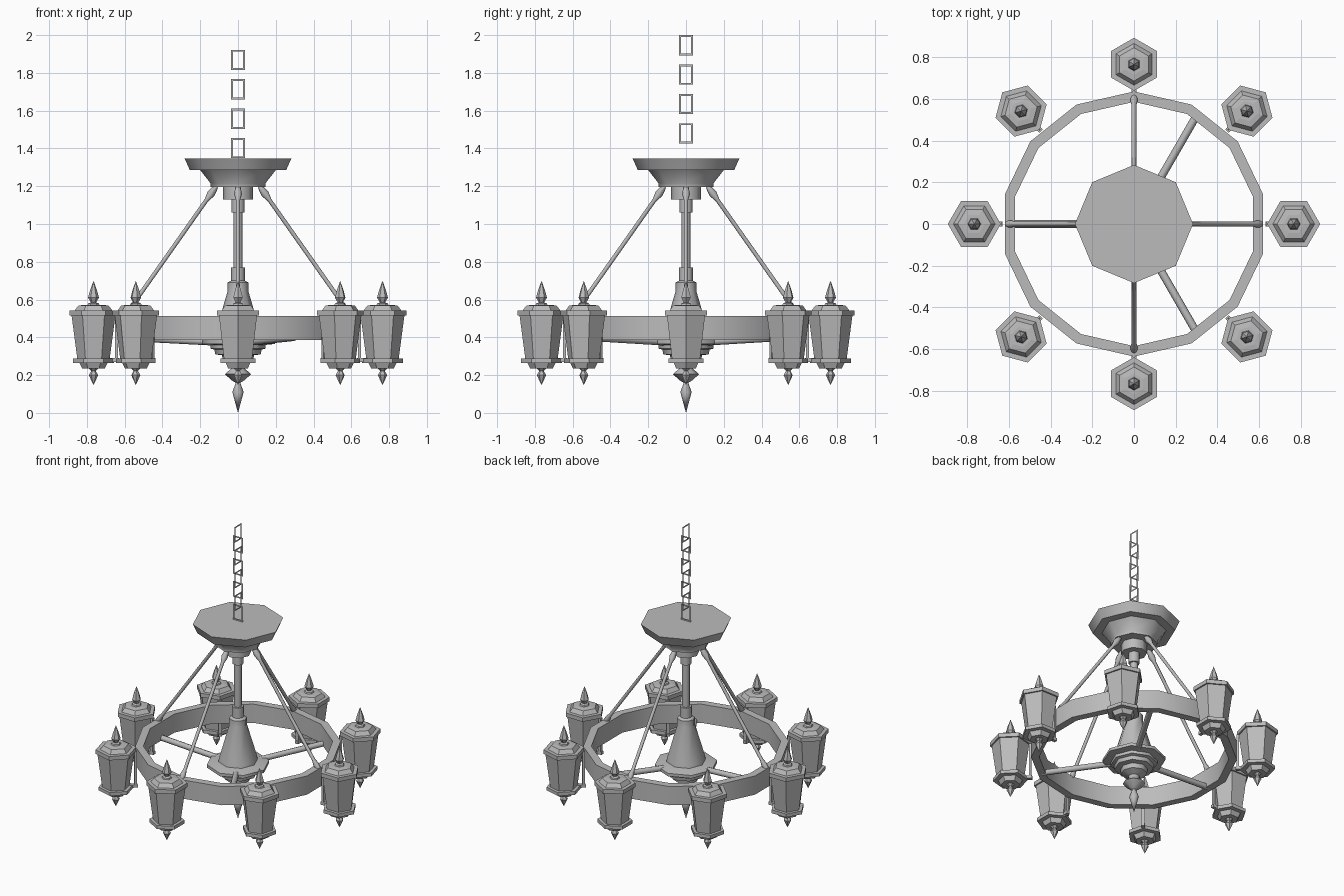
import bpy, bmesh, math
from mathutils import Matrix, Vector

cube = bpy.data.objects.get("Cube")
if cube:
    bpy.data.objects.remove(cube, do_unlink=True)

metal = bpy.data.materials.new("grey_metal")
metal.use_nodes = True
metal.diffuse_color = (0.5, 0.5, 0.5, 1)
metal.node_tree.nodes["Principled BSDF"].inputs["Base Color"].default_value = (0.5, 0.5, 0.5, 1)


def finish(name, bm, smooth=None):
    bmesh.ops.remove_doubles(bm, verts=bm.verts, dist=0.0001)
    bmesh.ops.recalc_face_normals(bm, faces=bm.faces)
    mesh = bpy.data.meshes.new(name)
    bm.to_mesh(mesh)
    bm.free()
    mesh.materials.append(metal)
    obj = bpy.data.objects.new(name, mesh)
    bpy.context.collection.objects.link(obj)
    if smooth:
        bpy.ops.object.select_all(action='DESELECT')
        obj.select_set(True)
        bpy.context.view_layer.objects.active = obj
        bpy.ops.object.shade_smooth_by_angle(angle=math.radians(smooth))
    return obj


def lathe(bm, profile, sides, matrix=Matrix(), closed=False):
    """Turn (radius, height) points around z; open profiles get end caps."""
    rings = []
    for r, z in profile:
        rings.append([bm.verts.new(matrix @ Vector((r * math.cos(a), r * math.sin(a), z)))
                      for a in (math.tau * i / sides for i in range(sides))])
    pairs = list(zip(rings, rings[1:]))
    if closed:
        pairs.append((rings[-1], rings[0]))
    for low, high in pairs:
        for i in range(sides):
            j = (i + 1) % sides
            bm.faces.new((low[i], low[j], high[j], high[i]))
    if not closed:
        for ring, (r, z) in ((rings[0], profile[0]), (rings[-1], profile[-1])):
            if r > 0.001:
                bm.faces.new(ring)


def box(bm, size, centre, matrix=Matrix()):
    bmesh.ops.create_cube(bm, size=1, matrix=matrix @ Matrix.Translation(centre)
                          @ Matrix.Diagonal((*size, 1)))


def turn(degrees):
    return Matrix.Rotation(math.radians(degrees), 4, 'Z')


# Ceiling canopy with its stepped collar
bm = bmesh.new()
lathe(bm, [(0.035, 1.06), (0.035, 1.13), (0.08, 1.13), (0.08, 1.195), (0.145, 1.195),
           (0.145, 1.215), (0.20, 1.285), (0.255, 1.285), (0.275, 1.33), (0.283, 1.347)], 8)
finish("canopy", bm, 50)

# Central rod
bm = bmesh.new()
lathe(bm, [(0.024, 0.7), (0.024, 1.1)], 8)
finish("central_rod", bm, 50)

# Bell-shaped column above the hub
bm = bmesh.new()
lathe(bm, [(0.125, 0.38), (0.12, 0.42), (0.055, 0.645), (0.055, 0.69),
           (0.037, 0.70), (0.037, 0.77)], 8)
finish("bell_column", bm, 50)

# Stepped hub with hanging finial
bm = bmesh.new()
lathe(bm, [(0.0, 0.0), (0.03, 0.11), (0.012, 0.16), (0.03, 0.17), (0.07, 0.205),
           (0.035, 0.235), (0.035, 0.255), (0.08, 0.275), (0.085, 0.305), (0.12, 0.31),
           (0.125, 0.335), (0.145, 0.34), (0.145, 0.36), (0.195, 0.365), (0.195, 0.385),
           (0.12, 0.40)], 8)
finish("hub_finial", bm, 50)

# Large ring band
bm = bmesh.new()
lathe(bm, [(0.585, 0.385), (0.635, 0.385), (0.635, 0.512), (0.585, 0.512)], 14,
      turn(90), closed=True)
finish("ring", bm, 30)

# Three spokes joining hub and ring
for k in range(3):
    bm = bmesh.new()
    start, end = Vector((0.12, 0, 0.375)), Vector((0.60, 0, 0.40))
    along = end - start
    matrix = turn(60 + 120 * k) @ Matrix.Translation(start) @ along.to_track_quat('Z', 'Y').to_matrix().to_4x4()
    lathe(bm, [(0.019, 0), (0.019, along.length)], 8, matrix)
    finish(f"spoke_{k + 1}", bm, 50)

# Four slanted rods with swollen ends
for k in range(4):
    bm = bmesh.new()
    start, end = Vector((0.605, 0, 0.505)), Vector((0.115, 0, 1.20))
    along = end - start
    n = along.length
    matrix = turn(90 * k) @ Matrix.Translation(start) @ along.to_track_quat('Z', 'Y').to_matrix().to_4x4()
    lathe(bm, [(0.016, 0), (0.018, 0.03), (0.011, 0.06), (0.011, n - 0.09),
               (0.021, n - 0.05), (0.013, n)], 8, matrix)
    finish(f"support_rod_{k + 1}", bm, 50)

# Eight six-sided lanterns with brackets to the ring
lantern_body = [(0.06, 0.235), (0.075, 0.265), (0.108, 0.265), (0.108, 0.288), (0.086, 0.288),
                (0.116, 0.515), (0.127, 0.515), (0.127, 0.542), (0.10, 0.542), (0.08, 0.568),
                (0.05, 0.572)]
top_spike = [(0.035, 0.565), (0.028, 0.58), (0.014, 0.585), (0.029, 0.61), (0.018, 0.65), (0.0, 0.70)]
bottom_spike = [(0.0, 0.147), (0.025, 0.20), (0.012, 0.222), (0.03, 0.24)]
for k in range(8):
    spot = turn(45 * k) @ Matrix.Translation((0.765, 0, 0))
    bm = bmesh.new()
    for profile in (lantern_body, top_spike, bottom_spike):
        lathe(bm, profile, 6, spot)
    finish(f"lantern_{k + 1}", bm)
    bm = bmesh.new()
    box(bm, (0.015, 0.022, 0.24), (0.643, 0, 0.395), turn(45 * k))
    box(bm, (0.06, 0.022, 0.02), (0.66, 0, 0.28), turn(45 * k))
    finish(f"bracket_{k + 1}", bm)

# Chain of flat rectangular links, alternating direction
for k in range(8):
    bm = bmesh.new()
    facing = turn(90 * ((k + 0) % 2))
    corners = [(-1, -1), (1, -1), (1, 1), (-1, 1)]
    z = 1.402 + k * 0.0778
    outer, inner = [[bm.verts.new(facing @ Vector((sx * w, 0, z + sz * h))) for sx, sz in corners]
                    for w, h in ((0.036, 0.0535), (0.026, 0.0435))]
    for i in range(4):
        j = (i + 1) % 4
        bm.faces.new((outer[i], outer[j], inner[j], inner[i]))
    finish(f"chain_link_{k + 1}", bm)
